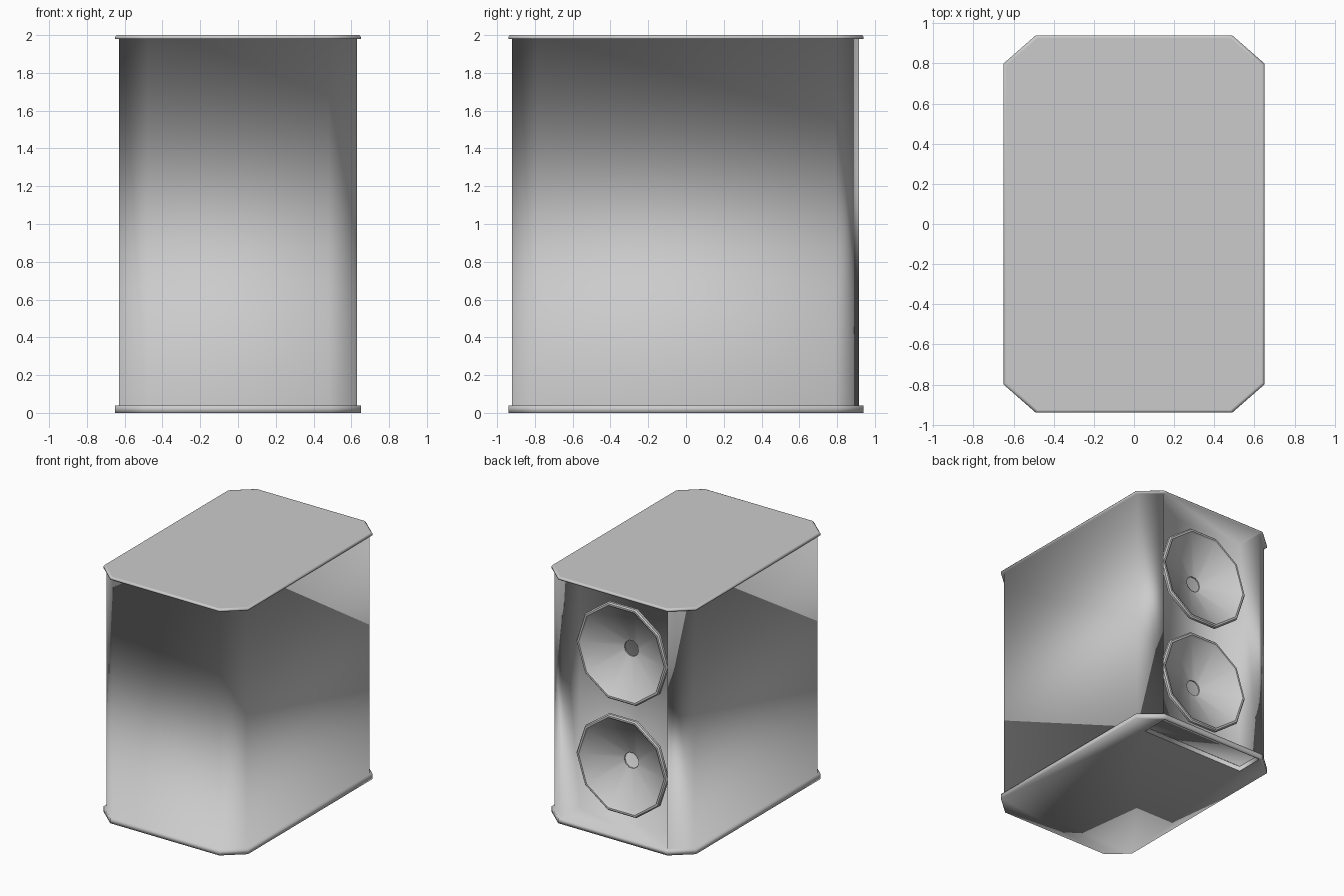
import bpy
import bmesh
import math

cube = bpy.data.objects.get("Cube")
if cube:
    bpy.data.objects.remove(cube, do_unlink=True)

grey = bpy.data.materials.new("mid_grey")
grey.use_nodes = True
COLOUR = (0.6, 0.6, 0.6, 1)
grey.diffuse_color = COLOUR
grey.node_tree.nodes["Principled BSDF"].inputs["Base Color"].default_value = COLOUR

BAFFLE_Y = 0.69
DRIVERS = {"lower": 0.55, "upper": 1.46}
SIDES = 10


def finish(bm, name):
    bmesh.ops.recalc_face_normals(bm, faces=bm.faces)
    for f in bm.faces:
        f.smooth = True
    mesh = bpy.data.meshes.new(name)
    bm.to_mesh(mesh)
    bm.free()
    mesh.materials.append(grey)
    obj = bpy.data.objects.new(name, mesh)
    bpy.context.collection.objects.link(obj)
    return obj


def mirrored(half):
    return half + [(-x, y) for x, y in reversed(half)]


def scaled(points, sx, sy):
    return [(x * sx, y * sy) for x, y in points]


def add_loop(bm, points):
    return [bm.verts.new(p) for p in points]


def loop_edges(bm, verts):
    pairs = zip(verts, verts[1:] + verts[:1])
    return [bm.edges.get(p) or bm.edges.new(p) for p in pairs]


def bridge(bm, a, b):
    n = len(a)
    for i in range(n):
        j = (i + 1) % n
        bm.faces.new((a[i], a[j], b[j], b[i]))


def circle(r):
    return [(r * math.cos(k * math.tau / SIDES), r * math.sin(k * math.tau / SIDES))
            for k in range(SIDES)]


# Footprints run from the recess round one side to the front, then mirror
plate = mirrored([(0.46, 0.94), (0.49, 0.94), (0.65, 0.80), (0.65, -0.80), (0.49, -0.94)])
body = mirrored([(0.47, BAFFLE_Y), (0.475, 0.915), (0.63, 0.79), (0.63, -0.79), (0.48, -0.92)])
bevel = scaled(plate, 0.99, 0.993)
lid = scaled(plate, 0.98, 0.986)

# Cabinet: base plate, recessed body and lid as one continuous shell
bm = bmesh.new()
levels = [(plate, 0), (plate, 0.04), (body, 0.04), (body, 1.98),
          (plate, 1.98), (plate, 1.99), (bevel, 2), (lid, 2)]
rings = [add_loop(bm, [(x, y, z) for x, y in pts]) for pts, z in levels]
for a, b in zip(rings, rings[1:]):
    bridge(bm, a, b)
bm.faces.new(rings[-1])

# Hard edges at the mouth of the recess
for k in (1, len(body) - 2):
    bm.edges.get((rings[2][k], rings[3][k])).smooth = False

# Underside, open below the recess
slot = [(0.47, BAFFLE_Y), (0.47, 0.92), (-0.47, 0.92), (-0.47, BAFFLE_Y)]
mouth, rim = [add_loop(bm, [(x, y, z) for x, y in slot]) for z in (0, 0.039)]
bmesh.ops.triangle_fill(bm, use_beauty=True, normal=(0, 0, -1),
                        edges=loop_edges(bm, rings[0]) + loop_edges(bm, mouth))
bridge(bm, mouth, rim)
for e in loop_edges(bm, mouth):
    e.smooth = False
finish(bm, "cabinet")

# Drivers: thin horn with a raised rim and an open throat
profile = [(0.10, BAFFLE_Y), (0.41, 0.80), (0.41, 0.82), (0.40, 0.83), (0.385, 0.83),
           (0.375, 0.815), (0.065, 0.70), (0.065, BAFFLE_Y)]
for label, z0 in DRIVERS.items():
    bm = bmesh.new()
    loops = [add_loop(bm, [(x, y, z0 + z) for x, z in circle(r)]) for r, y in profile]
    for a, b in zip(loops, loops[1:] + loops[:1]):
        bridge(bm, a, b)
    obj = finish(bm, label + "_driver")
    bpy.ops.object.select_all(action="DESELECT")
    obj.select_set(True)
    bpy.context.view_layer.objects.active = obj
    bpy.ops.object.shade_smooth_by_angle(angle=math.radians(40))
